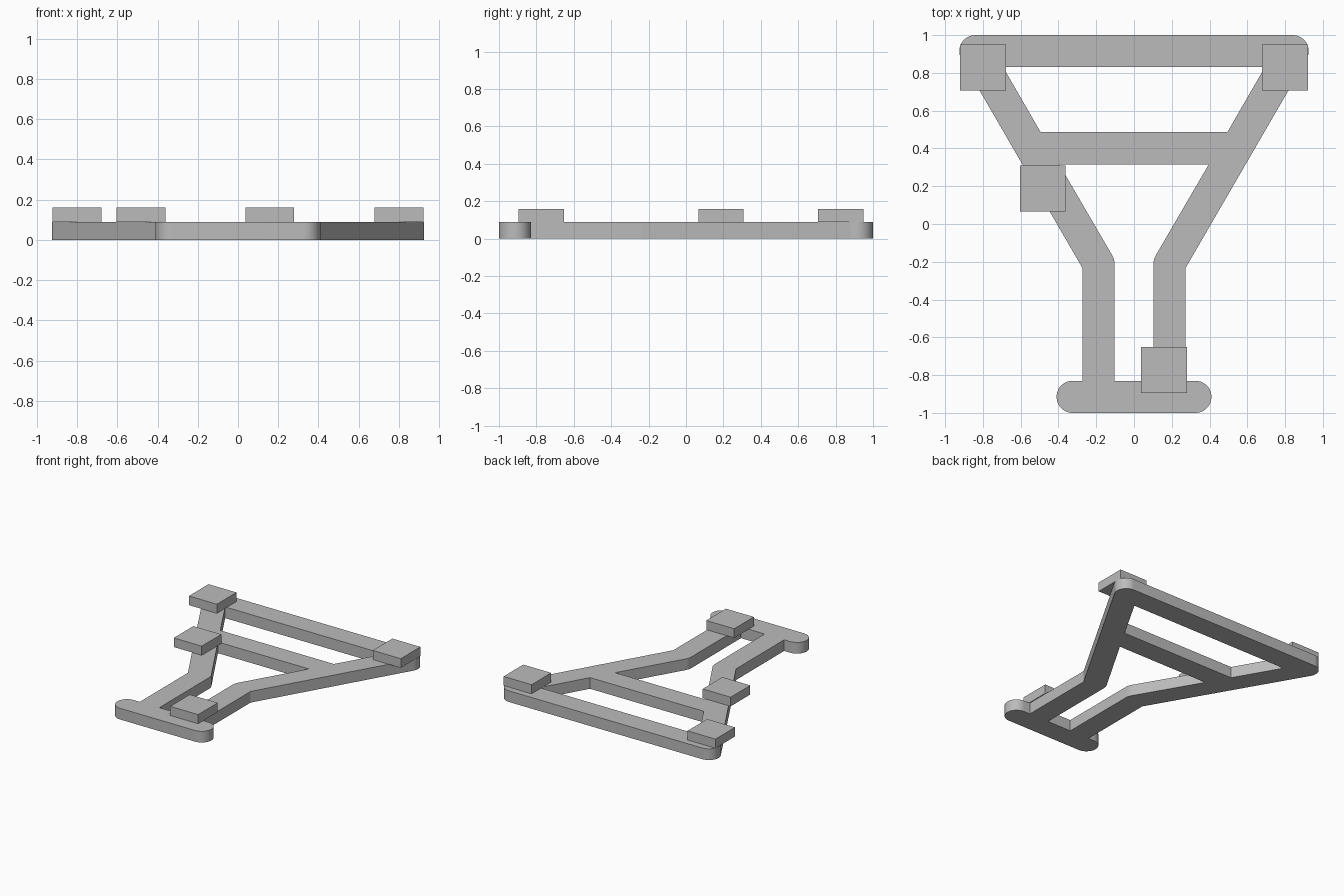
import bpy
from math import cos, sin, radians, sqrt

old = bpy.data.objects.get("Cube")
if old:
    bpy.data.objects.remove(old, do_unlink=True)

grey = bpy.data.materials.new("light_grey")
grey.use_nodes = True
grey.diffuse_color = (0.5, 0.5, 0.5, 1)
grey.node_tree.nodes["Principled BSDF"].inputs["Base Color"].default_value = (0.5, 0.5, 0.5, 1)

R = 0.085            # half width of every bar
THICK = 0.088        # frame thickness
PAD_TOP = 0.16
END = 0.915          # centre line of the front and back bars
ARM_X, LEG_X, BEND_Y = 0.84, 0.188, -0.21
CROSS_Y = 0.401


def arc(cx, cy, start, stop, steps):
    angles = [radians(start + (stop - start) * i / steps) for i in range(steps + 1)]
    return [(cx + R * cos(a), cy + R * sin(a)) for a in angles]


def arm_inner(y):
    """Point on the inner edge of the slanted arm at depth y."""
    return (ARM_X - R * sqrt(3) / 2 - (END + R / 2 - y) / sqrt(3), y)


def mirrored(half):
    return half + [(-x, y) for x, y in reversed(half)]


# Frame: outer outline with two openings
outer = mirrored(arc(0.325, -END, -90, 90, 24)
                 + [(LEG_X + R, R - END), (LEG_X + R, BEND_Y - 0.023)]
                 + arc(ARM_X, END, -30, 90, 18))
back_opening = mirrored([arm_inner(CROSS_Y + R), arm_inner(END - R)])
front_opening = mirrored([(LEG_X - R, R - END)]
                         + arc(LEG_X, BEND_Y, 180, 150, 4)
                         + [arm_inner(CROSS_Y - R)])

curve = bpy.data.curves.new("frame", "CURVE")
curve.dimensions = "2D"
curve.fill_mode = "BOTH"
curve.extrude = THICK / 2
for loop in (outer, back_opening, front_opening):
    spline = curve.splines.new("POLY")
    spline.points.add(len(loop) - 1)
    for point, (x, y) in zip(spline.points, loop):
        point.co = (x, y, 0, 1)
    spline.use_cyclic_u = True
curve.materials.append(grey)
frame = bpy.data.objects.new("frame", curve)
frame.location.z = THICK / 2
bpy.context.collection.objects.link(frame)
bpy.ops.object.select_all(action="DESELECT")
frame.select_set(True)
bpy.context.view_layer.objects.active = frame
bpy.ops.object.convert(target="MESH")
bpy.ops.object.shade_smooth_by_angle(angle=radians(25))

# Square pads resting on the frame
pads = {"back_left_pad": (0.8, 0.828), "back_right_pad": (-0.8, 0.828),
        "middle_right_pad": (-0.483, 0.187), "front_left_pad": (0.158, -0.773)}
for name, (x, y) in pads.items():
    bpy.ops.mesh.primitive_cube_add(size=1, location=(x, y, (THICK + PAD_TOP) / 2))
    pad = bpy.context.object
    pad.name = name
    pad.scale = (0.243, 0.243, PAD_TOP - THICK)
    pad.data.materials.append(grey)
